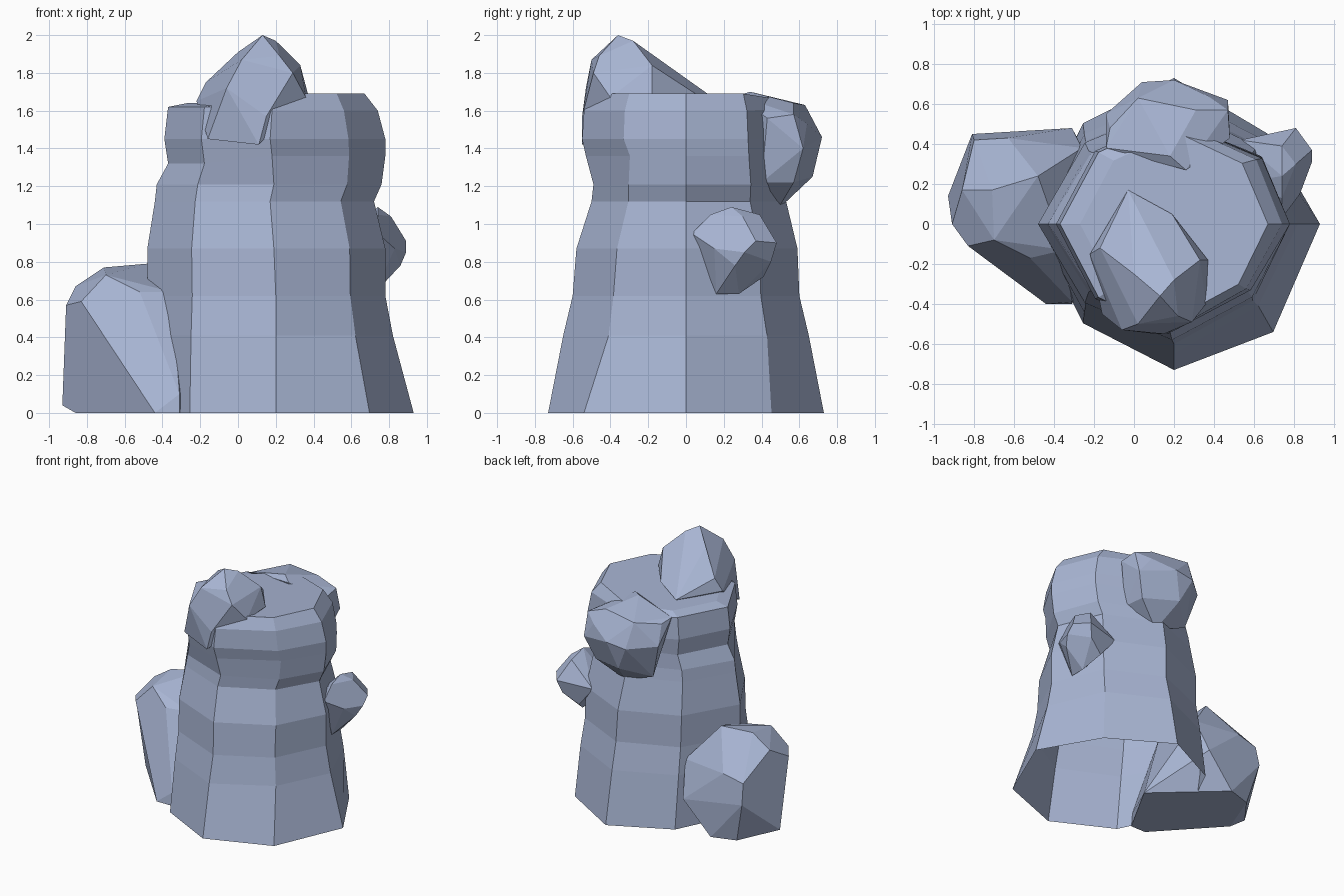
import bpy, bmesh

stone = bpy.data.materials.new("blue_grey_stone")
stone.diffuse_color = (0.39, 0.46, 0.65, 1)


def finish(bm, name):
    bmesh.ops.recalc_face_normals(bm, faces=bm.faces[:])
    mesh = bpy.data.meshes.new(name)
    bm.to_mesh(mesh)
    bm.free()
    mesh.materials.append(stone)
    bpy.context.collection.objects.link(bpy.data.objects.new(name, mesh))


def rock(name, points):
    """Faceted boulder: convex hull of a few corner points."""
    bm = bmesh.new()
    for p in points:
        bm.verts.new(p)
    res = bmesh.ops.convex_hull(bm, input=bm.verts[:])
    junk = set(res["geom_interior"]) | set(res["geom_unused"])
    bmesh.ops.delete(bm, geom=[g for g in junk if isinstance(g, bmesh.types.BMVert)],
                     context='VERTS')
    bmesh.ops.dissolve_limit(bm, angle_limit=0.15, verts=bm.verts[:], edges=bm.edges[:])
    finish(bm, name)


# Eight-sided pillar, open underneath
# level: z, left x, middle x, right x, front y, back y, front and back diagonal
# depth, back-right diagonal width, left-side drop
levels = [
    (0.00, -0.50, 0.20, 0.93, -0.73, 0.73, 0.74, 0.62, 0.64, 0.00),
    (0.41, -0.49, 0.20, 0.82, -0.65, 0.65, 0.63, 0.66, 0.70, 0.00),
    (0.62, -0.48, 0.20, 0.78, -0.60, 0.60, 0.64, 0.66, 0.72, 0.00),
    (0.87, -0.48, 0.19, 0.78, -0.58, 0.59, 0.63, 0.66, 0.72, 0.00),
    (1.12, -0.44, 0.17, 0.72, -0.50, 0.53, 0.61, 0.64, 0.75, 0.00),
    (1.21, -0.43, 0.19, 0.76, -0.49, 0.52, 0.62, 0.66, 0.77, 0.00),
    (1.36, -0.37, 0.18, 0.78, -0.53, 0.52, 0.56, 0.64, 0.77, 0.04),
    (1.45, -0.39, 0.17, 0.78, -0.55, 0.53, 0.60, 0.62, 0.77, 0.00),
    (1.60, -0.37, 0.18, 0.74, -0.54, 0.52, 0.60, 0.62, 0.77, -0.02),
    (1.69, -0.27, 0.21, 0.67, -0.47, 0.46, 0.64, 0.66, 0.72, 0.05),
]
bm = bmesh.new()
rings = []
for z, xl, xc, xr, yf, yb, df, db, w, drop in levels:
    r, l = xr - xc, xl - xc
    ring = [(xr, 0, z), (xc + w * r, db * yb, z), (xc, yb, z - drop / 2),
            (xc + 0.65 * l, 0.69 * yb, z - drop), (xl, 0, z - drop),
            (xc + 0.65 * l, 0.68 * yf, z - drop), (xc, yf, z), (xc + 0.68 * r, df * yf, z)]
    rings.append([bm.verts.new(p) for p in ring])
for a, b in zip(rings, rings[1:]):
    for i in range(8):
        j = (i + 1) % 8
        bm.faces.new((a[i], a[j], b[j], b[i]))
bm.faces.new(rings[-1])
finish(bm, "pillar")

# Boulder crowning the pillar
rock("top_boulder", [
    (0.13, -0.36, 2.0), (0.20, -0.28, 1.97), (0.02, -0.50, 1.87), (0.0, -0.25, 1.91),
    (0.22, -0.46, 1.89), (0.33, -0.18, 1.84), (0.29, -0.49, 1.80), (0.37, -0.18, 1.69),
    (0.36, -0.40, 1.67), (-0.06, -0.53, 1.72), (0.15, -0.55, 1.57), (0.11, -0.55, 1.42),
    (-0.16, -0.45, 1.45), (-0.22, -0.15, 1.65), (-0.17, -0.12, 1.75),
    (0.14, -0.13, 1.82), (-0.03, 0.17, 1.65), (0.19, 0.05, 1.69)])

# Large boulder leaning on the left foot
rock("foot_boulder", [
    (-0.86, 0.06, 0), (-0.44, -0.40, 0), (-0.31, -0.40, 0), (-0.31, -0.39, 0.10),
    (-0.93, 0.14, 0.04), (-0.54, 0.46, 0), (-0.73, 0.40, 0), (-0.07, 0.03, 0),
    (-0.16, -0.13, 0), (-0.81, 0.45, 0.32), (-0.31, 0.48, 0.25),
    (-0.83, -0.11, 0.59), (-0.91, 0.0, 0.57), (-0.86, 0.17, 0.67), (-0.71, 0.17, 0.77),
    (-0.70, -0.08, 0.73), (-0.52, -0.17, 0.64), (-0.35, -0.13, 0.64),
    (-0.48, 0.24, 0.79), (-0.26, 0.38, 0.52), (-0.80, 0.42, 0.48), (-0.63, 0.43, 0.52)])

# Small boulder on the right flank
rock("side_boulder", [
    (0.74, 0.03, 0.95), (0.74, 0.13, 1.05), (0.74, 0.24, 1.09), (0.74, 0.39, 1.05),
    (0.81, 0.48, 0.90), (0.78, 0.45, 0.80), (0.72, 0.28, 0.63), (0.72, 0.16, 0.63),
    (0.83, 0.15, 0.87), (0.86, 0.26, 0.78), (0.89, 0.37, 0.91), (0.89, 0.31, 0.85),
    (0.81, 0.30, 1.04), (0.66, 0.41, 0.72), (0.50, 0.20, 0.85), (0.53, 0.42, 0.88)])

# Boulder bulging from the upper back
rock("back_boulder", [
    (0.02, 0.63, 1.63), (0.31, 0.57, 1.64), (0.37, 0.64, 1.53), (0.47, 0.57, 1.58),
    (0.48, 0.43, 1.56), (0.47, 0.62, 1.40), (0.40, 0.57, 1.22), (0.20, 0.72, 1.46),
    (0.04, 0.71, 1.44), (0.13, 0.67, 1.25), (0.20, 0.48, 1.07), (-0.14, 0.55, 1.45),
    (-0.12, 0.48, 1.60), (0.26, 0.27, 1.68), (0.18, 0.34, 1.70), (-0.06, 0.50, 1.17),
    (-0.14, 0.38, 1.62), (0.42, 0.40, 1.22)])
